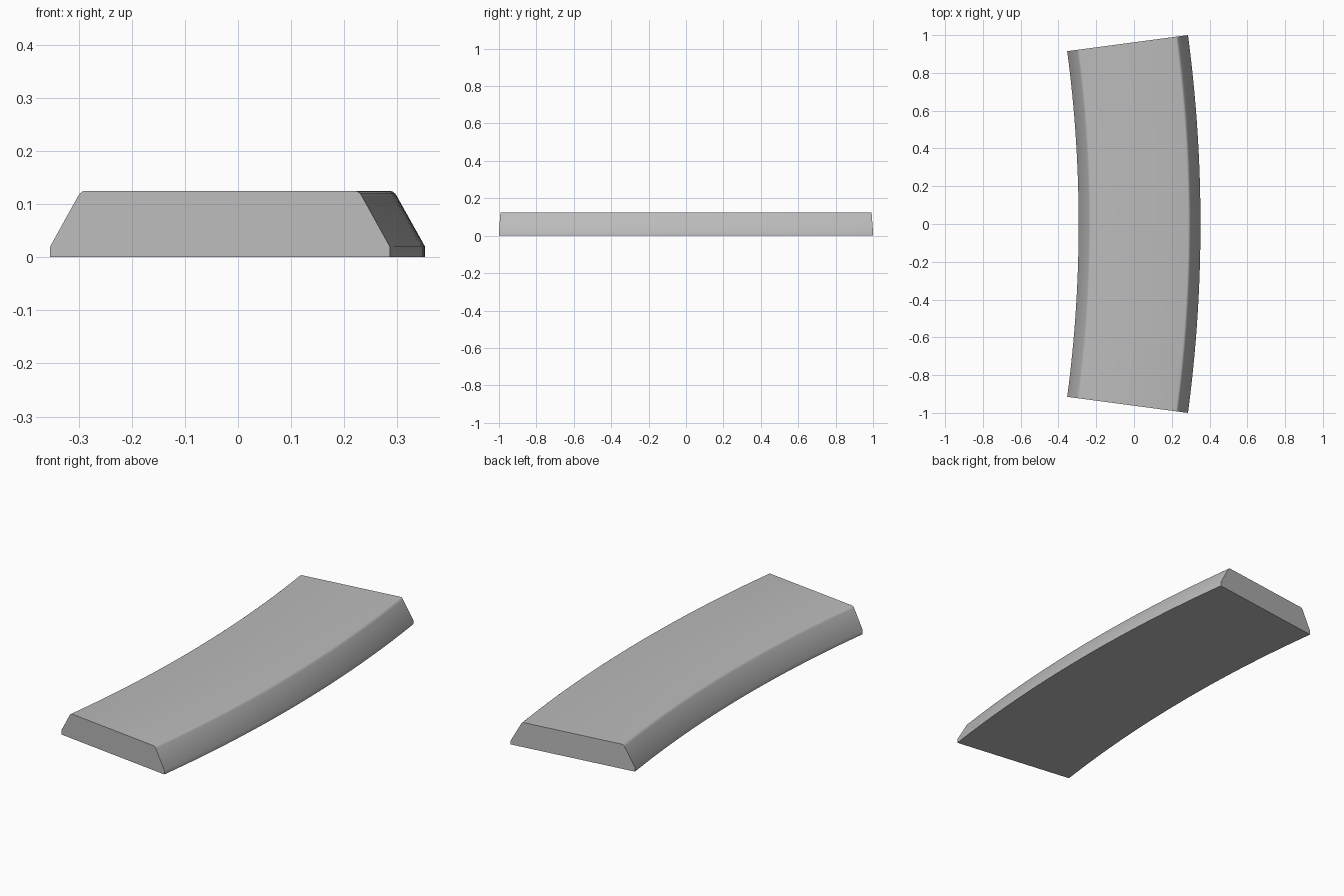
import bpy, bmesh, math

if "Cube" in bpy.data.objects:
    bpy.data.objects.remove(bpy.data.objects["Cube"], do_unlink=True)

R_OUT, R_IN = 7.58, 6.935          # outer and inner bend radii
HALF_ANGLE = math.asin(1 / R_OUT)
CENTRE_X = 0.352 - R_OUT
HEIGHT = 0.125
STEPS = 32

grey = bpy.data.materials.new("plain_grey")
grey.use_nodes = True
colour = (0.5, 0.5, 0.5, 1)
grey.diffuse_color = colour
grey.node_tree.nodes["Principled BSDF"].inputs["Base Color"].default_value = colour

# Half profile as (inset from side, height): short lip, slope, rounded shoulder
half = [(0, 0), (0, 0.02), (0.0525, 0.114), (0.056, 0.1195), (0.061, 0.1235), (0.067, HEIGHT)]
profile = [(R_IN + d, z) for d, z in half] + [(R_OUT - d, z) for d, z in reversed(half)]

# Sweep the profile around the bend centre
bm = bmesh.new()
rings = []
for i in range(STEPS + 1):
    a = HALF_ANGLE * (2 * i / STEPS - 1)
    rings.append([bm.verts.new((CENTRE_X + r * math.cos(a), r * math.sin(a), z))
                  for r, z in profile])
n = len(profile)
for a, b in zip(rings, rings[1:]):
    for j in range(n):
        k = (j + 1) % n
        bm.faces.new((a[j], a[k], b[k], b[j]))

# Flat end caps
bm.faces.new(rings[0])
bm.faces.new(rings[-1])
bmesh.ops.recalc_face_normals(bm, faces=bm.faces)

mesh = bpy.data.meshes.new("curved_slab")
bm.to_mesh(mesh)
bm.free()
mesh.materials.append(grey)
slab = bpy.data.objects.new("curved_slab", mesh)
bpy.context.collection.objects.link(slab)

# Smooth shading with sharp ends and base
bpy.ops.object.select_all(action='DESELECT')
slab.select_set(True)
bpy.context.view_layer.objects.active = slab
bpy.ops.object.shade_smooth_by_angle(angle=math.radians(35))
